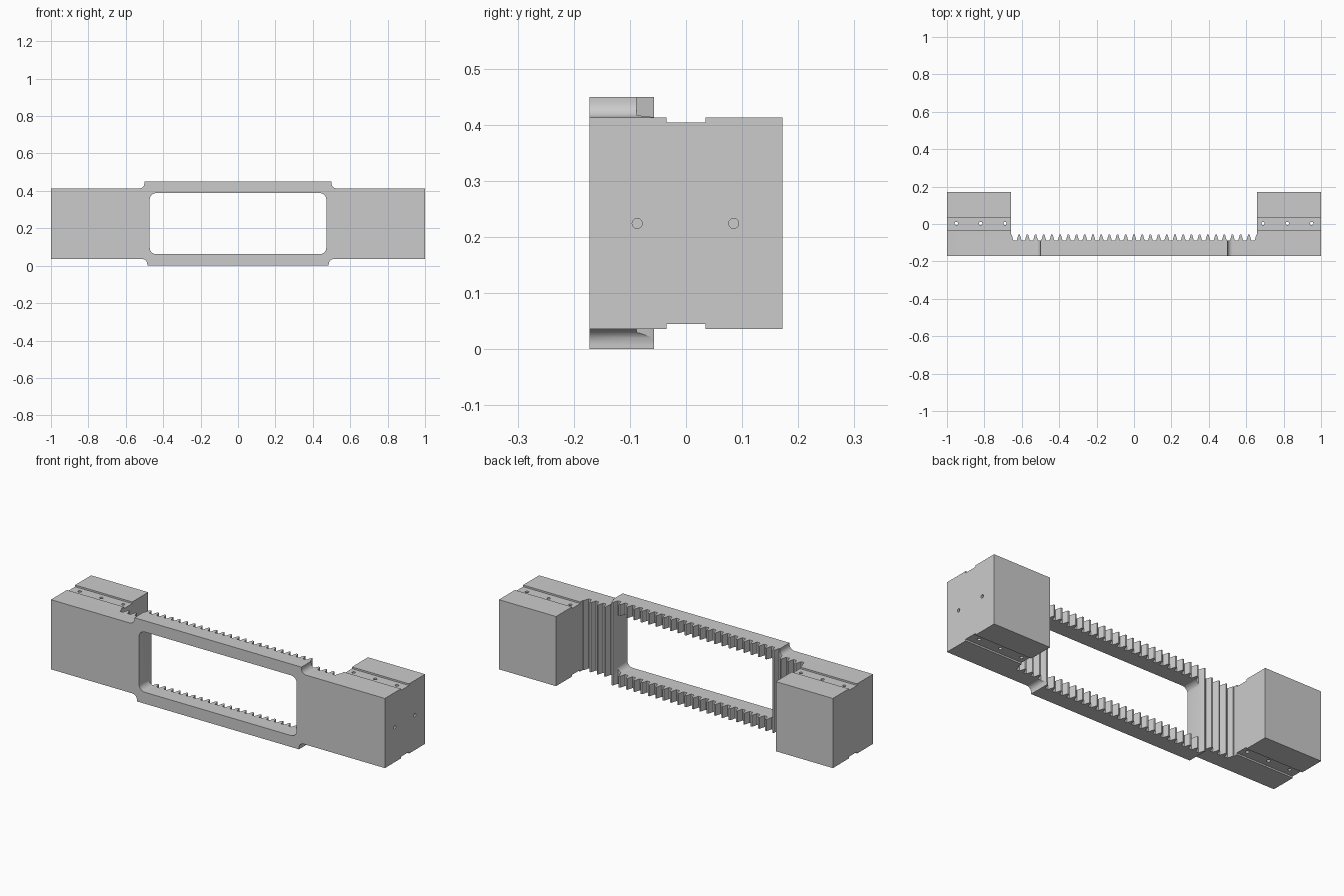
import bpy, bmesh
from math import sin, cos, radians
from mathutils import Vector

cube = bpy.data.objects.get("Cube")
if cube:
    bpy.data.objects.remove(cube)

steel = bpy.data.materials.new("machined grey")
steel.use_nodes = True
colour = (0.6, 0.6, 0.6, 1)
steel.diffuse_color = colour
steel.node_tree.nodes["Principled BSDF"].inputs["Base Color"].default_value = colour


def arc(cx, cy, r, start, end, steps=8):
    angles = [radians(start + (end - start) * i / steps) for i in range(steps + 1)]
    return [(cx + r * cos(a), cy + r * sin(a)) for a in angles]


def prism(name, outline, axis, low, high):
    """Extrude a 2D outline along x, y or z; the outline uses the other two axes."""
    k = "xyz".index(axis)
    bm = bmesh.new()
    verts = []
    for p in outline:
        co = list(p)
        co.insert(k, low)
        verts.append(bm.verts.new(co))
    face = bm.faces.new(verts)
    top = bmesh.ops.extrude_face_region(bm, geom=[face])["geom"]
    shift = Vector((0, 0, 0))
    shift[k] = high - low
    bmesh.ops.translate(bm, vec=shift, verts=[v for v in top if isinstance(v, bmesh.types.BMVert)])
    bmesh.ops.recalc_face_normals(bm, faces=bm.faces)
    mesh = bpy.data.meshes.new(name)
    bm.to_mesh(mesh)
    bm.free()
    mesh.materials.append(steel)
    obj = bpy.data.objects.new(name, mesh)
    bpy.context.collection.objects.link(obj)
    return obj


def cut(target, tool, operation="DIFFERENCE"):
    mod = target.modifiers.new("cut", "BOOLEAN")
    mod.operation, mod.solver, mod.object = operation, "EXACT", tool
    bpy.context.view_layer.objects.active = target
    bpy.ops.object.modifier_apply(modifier=mod.name)
    bpy.data.objects.remove(tool)


def rect(x0, x1, y0, y1):
    return [(x0, y0), (x1, y0), (x1, y1), (x0, y1)]


# Main sizes
HALF_DEPTH, WALL, TIP, ROOT = 0.172, 0.658, -0.057, -0.088
LOW, HIGH, TOP = 0.036, 0.413, 0.449
TEETH = 30
pitch = 2 * WALL / TEETH

# Plan outline: two end blocks joined by a toothed bar
plan = [(-1, -HALF_DEPTH), (1, -HALF_DEPTH), (1, HALF_DEPTH), (WALL, HALF_DEPTH), (WALL, TIP)]
for i in range(TEETH):
    gap = WALL - (i + 0.5) * pitch
    plan += [(gap + pitch / 2 - 0.004, TIP), (gap + 0.009, ROOT),
             (gap - 0.009, ROOT), (gap - pitch / 2 + 0.004, TIP)]
plan += [(-WALL, TIP), (-WALL, HALF_DEPTH), (-1, HALF_DEPTH)]
bar = prism("toothed_bar", plan, "z", -0.1, 0.6)

# Front outline: raised middle with filleted steps
r = 0.028
right = [(0.485, 0)] + arc(0.485 + r, LOW - r, r, 180, 90)
right += [(1.2, LOW), (1.2, HIGH)]
right += arc(0.5 + r, HIGH + r, r, 270, 180) + [(0.5, TOP)]
left = [(-x, z) for x, z in reversed(right)]
cut(bar, prism("front_outline", right + left, "y", -0.4, 0.4), "INTERSECT")

# Rounded window
wx, w0, w1, wr = 0.472, 0.062, 0.388, 0.034
window = (arc(wx - wr, w0 + wr, wr, -90, 0) + arc(wx - wr, w1 - wr, wr, 0, 90)
          + arc(wr - wx, w1 - wr, wr, 90, 180) + arc(wr - wx, w0 + wr, wr, 180, 270))
cut(bar, prism("window_cutter", window, "y", -0.4, 0.4))

# Shallow channels and screw holes in each end block
for side in (-1, 1):
    ends = sorted((side * 0.6, side * 1.2))
    for z0, z1 in ((0.404, 0.5), (-0.05, 0.045)):
        cut(bar, prism("channel_cutter", rect(-0.035, 0.035, z0, z1), "x", *ends))
    for x in (0.69, 0.82, 0.95):
        hole = arc(side * x, 0.003, 0.009, 0, 337.5, 15)
        cut(bar, prism("screw_hole_cutter", hole, "z", -0.1, 0.6))

# Blind holes in the left end face
for y in (-0.087, 0.085):
    cut(bar, prism("end_hole_cutter", arc(y, 0.224, 0.009, 0, 337.5, 15), "x", 0.88, 1.1))

# Smooth fillets, crisp edges
bpy.ops.object.select_all(action="DESELECT")
bar.select_set(True)
bpy.context.view_layer.objects.active = bar
bpy.ops.object.shade_smooth_by_angle(angle=radians(28))
